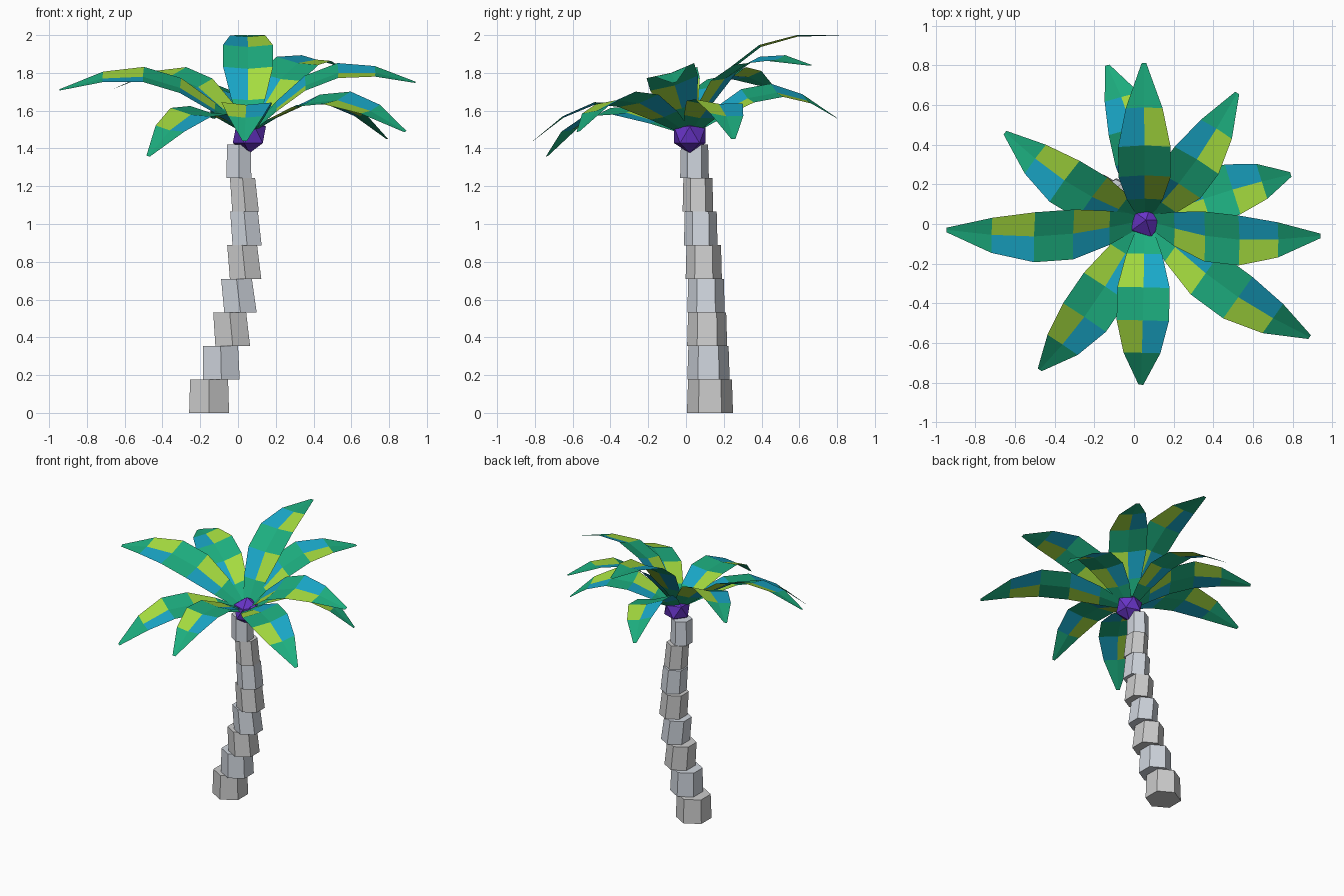
import bpy, bmesh
from math import sin, cos, pi
from mathutils import Vector

if "Cube" in bpy.data.objects:
    bpy.data.objects.remove(bpy.data.objects["Cube"])


def material(name, color):
    m = bpy.data.materials.new(name)
    m.diffuse_color = (*color, 1)
    m.use_nodes = True
    m.node_tree.nodes["Principled BSDF"].inputs["Base Color"].default_value = m.diffuse_color
    return m


GREEN = material("leaf_green", (0.012, 0.42, 0.21))
BLUE = material("leaf_blue", (0.01, 0.39, 0.58))
LIME = material("leaf_lime", (0.38, 0.72, 0.05))
PURPLE = material("bud_purple", (0.14, 0.035, 0.58))
PALE = material("bark_pale", (0.76, 0.76, 0.76))
COOL = material("bark_cool", (0.62, 0.66, 0.72))


def add_mesh(name, bm, mats):
    me = bpy.data.meshes.new(name)
    bm.to_mesh(me)
    bm.free()
    for m in mats:
        me.materials.append(m)
    ob = bpy.data.objects.new(name, me)
    bpy.context.collection.objects.link(ob)
    return ob


# Trunk: stacked leaning hexagonal blocks (bottom x, top x, y, bottom radius)
BLOCKS = [(-0.153, -0.153, 0.127, 0.122), (-0.088, -0.092, 0.119, 0.112),
          (-0.028, -0.044, 0.112, 0.106), (0.013, -0.008, 0.106, 0.099),
          (0.040, 0.022, 0.094, 0.096), (0.048, 0.032, 0.078, 0.089),
          (0.040, 0.024, 0.063, 0.081), (0.005, 0.004, 0.045, 0.076)]
H = 1.42 / len(BLOCKS)
for i, (x0, x1, y, r) in enumerate(BLOCKS):
    bm = bmesh.new()
    rings = []
    for x, z, rad in ((x0, i * H, r), (x1, (i + 1) * H, r * 0.95)):
        rings.append([bm.verts.new((x + rad * cos(pi / 6 + k * pi / 3),
                                    y + rad * sin(pi / 6 + k * pi / 3), z))
                      for k in range(6)])
    lo, hi = rings
    bm.faces.new(lo[::-1])
    bm.faces.new(hi)
    for k in range(6):
        j = (k + 1) % 6
        bm.faces.new((lo[k], lo[j], hi[j], hi[k]))
    add_mesh(f"trunk_block_{i + 1}", bm, [COOL if i % 2 else PALE])

# Bud at the crown
bm = bmesh.new()
bmesh.ops.create_icosphere(bm, subdivisions=1, radius=0.098)
bmesh.ops.translate(bm, verts=bm.verts, vec=(0.06, 0.02, 1.472))
add_mesh("crown_bud", bm, [PURPLE])

# Fronds: arched two-strip leaves with a checkered pattern
BASE = Vector((0.055, 0.02, 1.475))
LIFT = (0, 0.10, 0.177, 0.19, 0.125, 0)
HALF = (0.025, 0.09, 0.132, 0.132, 0.093, 0.012)
TILT = (0, -0.3, 0.95)


def frond(name, tip, facing=TILT):
    chord = Vector(tip) - BASE
    d = chord.normalized()
    side = d.cross(Vector(facing)).normalized()
    up = side.cross(d)
    bm = bmesh.new()
    rows = []
    for i in range(6):
        mid = BASE + chord * (i / 5) + up * LIFT[i]
        fold = up * HALF[i] * 0.1
        rows.append([bm.verts.new(p) for p in
                     (mid - side * HALF[i], mid - fold, mid + side * HALF[i])])
    for i in range(5):
        for s in (0, 1):
            a, b = rows[i], rows[i + 1]
            f = bm.faces.new((a[s], a[s + 1], b[s + 1], b[s]))
            f.material_index = 1 + s if i % 2 else 0
    return add_mesh(name, bm, [GREEN, BLUE, LIME])


frond("frond_back", (0.05, 0.81, 2.0))
frond("frond_back_low", (-0.135, 0.80, 1.56), (0.3, -0.1, 0.95))
frond("frond_back_right", (0.52, 0.66, 1.84))
frond("frond_back_left", (-0.65, 0.46, 1.72))
frond("frond_left", (-0.945, -0.03, 1.71))
frond("frond_right", (0.94, -0.06, 1.75))
frond("frond_front_right", (0.885, -0.57, 1.49))
frond("frond_front", (0.035, -0.81, 1.44))
frond("frond_front_left", (-0.475, -0.735, 1.36))
frond("frond_right_low", (0.79, 0.25, 1.45), (0.2, 0.15, 1))
